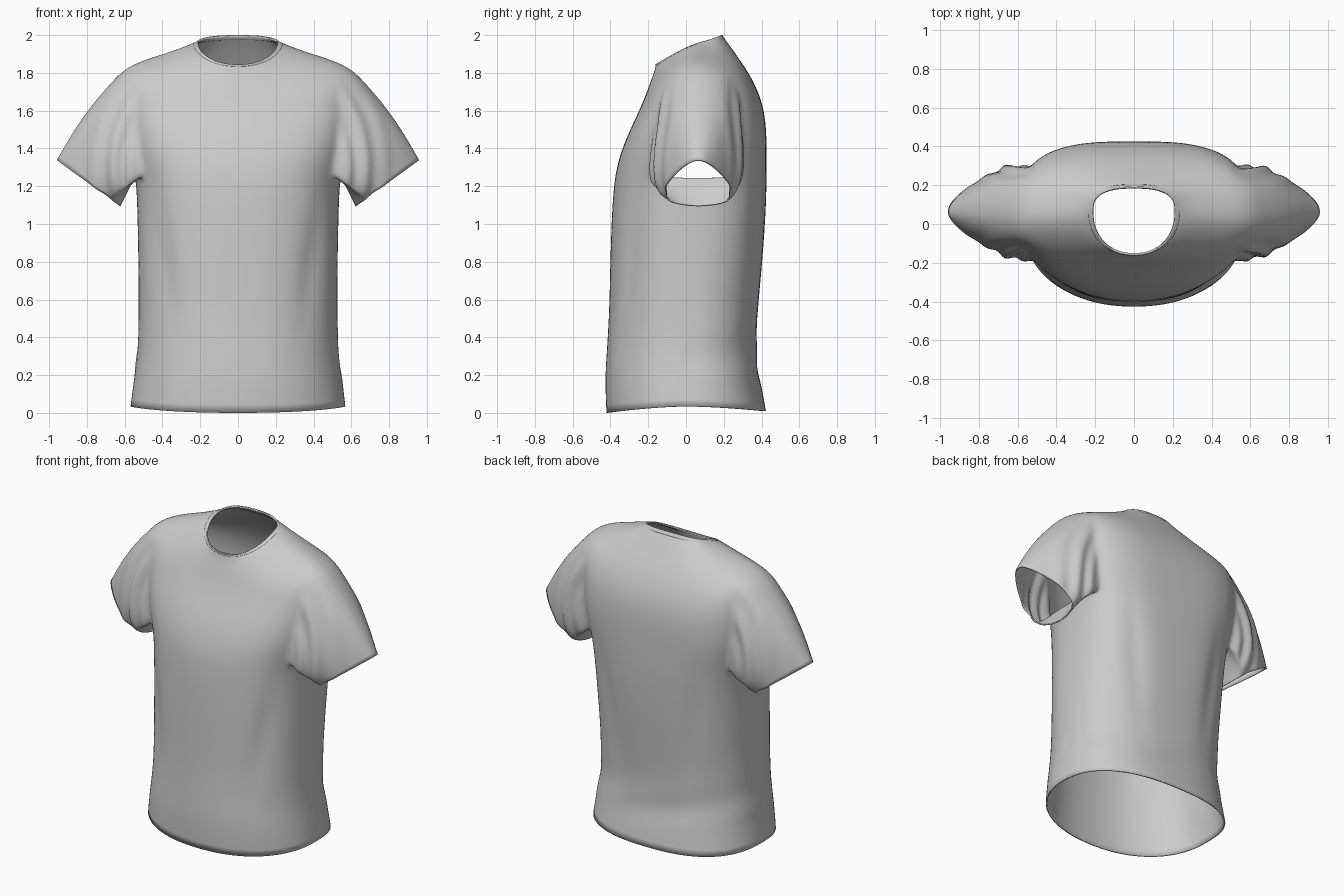
import bpy, bmesh, math
from mathutils import Vector

if "Cube" in bpy.data.objects:
    bpy.data.objects.remove(bpy.data.objects["Cube"])

N = 48      # columns around the body
ARM = 4     # armhole half width in columns
LOW, TOP = 7, 11   # armhole rows
# half width, side z, side y, front y, front z, back y, back z, front and back squareness
RINGS = [
    (.570, .035, .00, -.422, .00, .424, .01, 2.2, 2.5),
    (.552, .18, .00, -.430, .18, .395, .17, 2.2, 2.5),
    (.530, .32, .00, -.420, .32, .366, .29, 2.2, 2.5),
    (.526, .55, .00, -.406, .55, .380, .55, 2.2, 2.5),
    (.528, .80, .01, -.402, .80, .405, .80, 2.3, 2.6),
    (.533, 1.05, .03, -.393, 1.05, .422, 1.05, 2.4, 2.7),
    (.537, 1.17, .05, -.385, 1.17, .426, 1.17, 2.5, 2.8),
    (.545, 1.25, .06, -.375, 1.26, .427, 1.26, 2.6, 2.9),
    (.575, 1.39, .06, -.352, 1.36, .427, 1.38, 2.7, 3.1),
    (.592, 1.55, .06, -.310, 1.47, .426, 1.51, 2.8, 3.1),
    (.602, 1.71, .06, -.262, 1.57, .408, 1.63, 2.7, 3.0),
    (.602, 1.825, .05, -.222, 1.66, .370, 1.73, 2.5, 2.8),
    (.500, 1.870, .05, -.200, 1.72, .325, 1.81, 2.3, 2.7),
    (.380, 1.905, .06, -.182, 1.77, .277, 1.88, 2.2, 2.6),
    (.280, 1.940, .065, -.166, 1.81, .232, 1.945, 2.2, 2.6),
    (.212, 1.962, .07, -.160, 1.845, .190, 2.0, 2.2, 2.6),
]


def ring_point(r, col, p=1.6, grow=0.0):
    a, zs, ys, yf, zf, yb, zb, nf, nb = r
    t = 2 * math.pi * col / N
    c, s = math.cos(t), math.sin(t)
    k = 2 / (nf if s < 0 else nb)
    sp = abs(s) ** k
    ye, ze = (yf - grow, zf) if s < 0 else (yb + grow, zb)
    x = math.copysign(abs(c) ** k * (a + grow), c)
    return Vector((x, ys + (ye - ys) * sp, zs + (ze - zs) * sp ** p))


def finish(bm, name):
    bmesh.ops.recalc_face_normals(bm, faces=bm.faces)
    bm.normal_update()
    front = min(bm.faces, key=lambda f: f.calc_center_median().y)
    if front.normal.y > 0:
        bmesh.ops.reverse_faces(bm, faces=bm.faces)
    me = bpy.data.meshes.new(name)
    bm.to_mesh(me)
    bm.free()
    ob = bpy.data.objects.new(name, me)
    bpy.context.collection.objects.link(ob)
    bpy.context.view_layer.objects.active = ob
    ob.select_set(True)
    m = ob.modifiers.new("smooth", 'SUBSURF')
    m.levels = m.render_levels = 2
    bpy.ops.object.modifier_apply(modifier="smooth")
    return ob


def thicken(ob, amount):
    m = ob.modifiers.new("cloth", 'SOLIDIFY')
    m.thickness = amount
    m.offset = -1
    bpy.ops.object.shade_smooth_by_angle(angle=math.radians(50))
    ob.select_set(False)


# body with two open armholes
bm = bmesh.new()
last = len(RINGS) - 1
grid = [[bm.verts.new(ring_point(r, c, 1.2 if i == last else 1.6)) for c in range(N)]
        for i, r in enumerate(RINGS)]
for i in range(last):
    for c in range(N):
        if LOW <= i < TOP and (c + ARM) % (N // 2) < 2 * ARM:
            continue
        d = (c + 1) % N
        bm.faces.new((grid[i][c], grid[i][d], grid[i + 1][d], grid[i + 1][c]))


# sleeves grown from the armhole edges to a pointed oval cuff
def sleeve(base, side):
    loop = [grid[TOP][(base + k) % N] for k in range(-ARM, ARM + 1)]
    loop += [grid[i][(base + ARM) % N] for i in range(TOP - 1, LOW, -1)]
    loop += [grid[LOW][(base + k) % N] for k in range(ARM, -ARM - 1, -1)]
    loop += [grid[i][(base - ARM) % N] for i in range(LOW + 1, TOP)]
    rows, steps = [loop], 6
    for j in range(1, steps + 1):
        t = j / steps
        row = []
        for v in loop:
            ang = math.atan2((v.co.y - .07) / .21, (v.co.z - 1.53) / .29)
            c, s = math.cos(ang), math.sin(ang)
            cuff = Vector((side * (.79 + .172 * c), .065 + .168 * s * (1 - .45 * c),
                           1.215 + .125 * c))
            puff = Vector((side * .02 * max(c, 0), .035 * s, .015 * max(c, 0)))
            row.append(bm.verts.new(v.co.lerp(cuff, t) + puff * math.sin(math.pi * t)))
        rows.append(row)
    for a, b in zip(rows, rows[1:]):
        for k in range(len(loop)):
            m = (k + 1) % len(loop)
            bm.faces.new((a[k], a[m], b[m], b[k]))


sleeve(0, 1)
sleeve(N // 2, -1)
shirt = finish(bm, "shirt_body_and_sleeves")


# cloth folds
def bump(v, centre, width):
    return math.exp(-((v - centre) / width) ** 2)


def fold(co, n):
    x, y, z = abs(co.x), co.y, co.z
    h = 0.0
    d = math.hypot(x - .46, (z - 1.3) * .55)
    if x > .52 and z > 1.05:
        fade = min(1, (x - .52) / .08) * bump(d, .2, .12) * n.y ** 2
        h += .012 * fade * math.sin(d * 60 + (1 if co.x > 0 else 2))
    line = .43 - .12 * (1.1 - z)
    if y < 0:
        h -= .014 * bump(x, line, .06) * bump(z, .8, .3)
    else:
        h -= .012 * bump(x, line - .1, .06) * bump(z, .85, .35)
        h += .004 * math.sin(z * 22 + co.x * 8) * bump(z, .3, .14)
    return h


moves = [v.normal * fold(v.co, v.normal) for v in shirt.data.vertices]
for v, m in zip(shirt.data.vertices, moves):
    v.co += m
thicken(shirt, .008)

# narrow collar band
bm = bmesh.new()
lower = [a + (b - a) * .65 for a, b in zip(RINGS[-2], RINGS[-1])]
bands = [[bm.verts.new(ring_point(r, c, p, g)) for c in range(N)]
         for r, p, g in ((lower, 1.34, .0), (RINGS[-1], 1.2, .003))]
for c in range(N):
    d = (c + 1) % N
    bm.faces.new((bands[0][c], bands[0][d], bands[1][d], bands[1][c]))
thicken(finish(bm, "collar"), .012)
